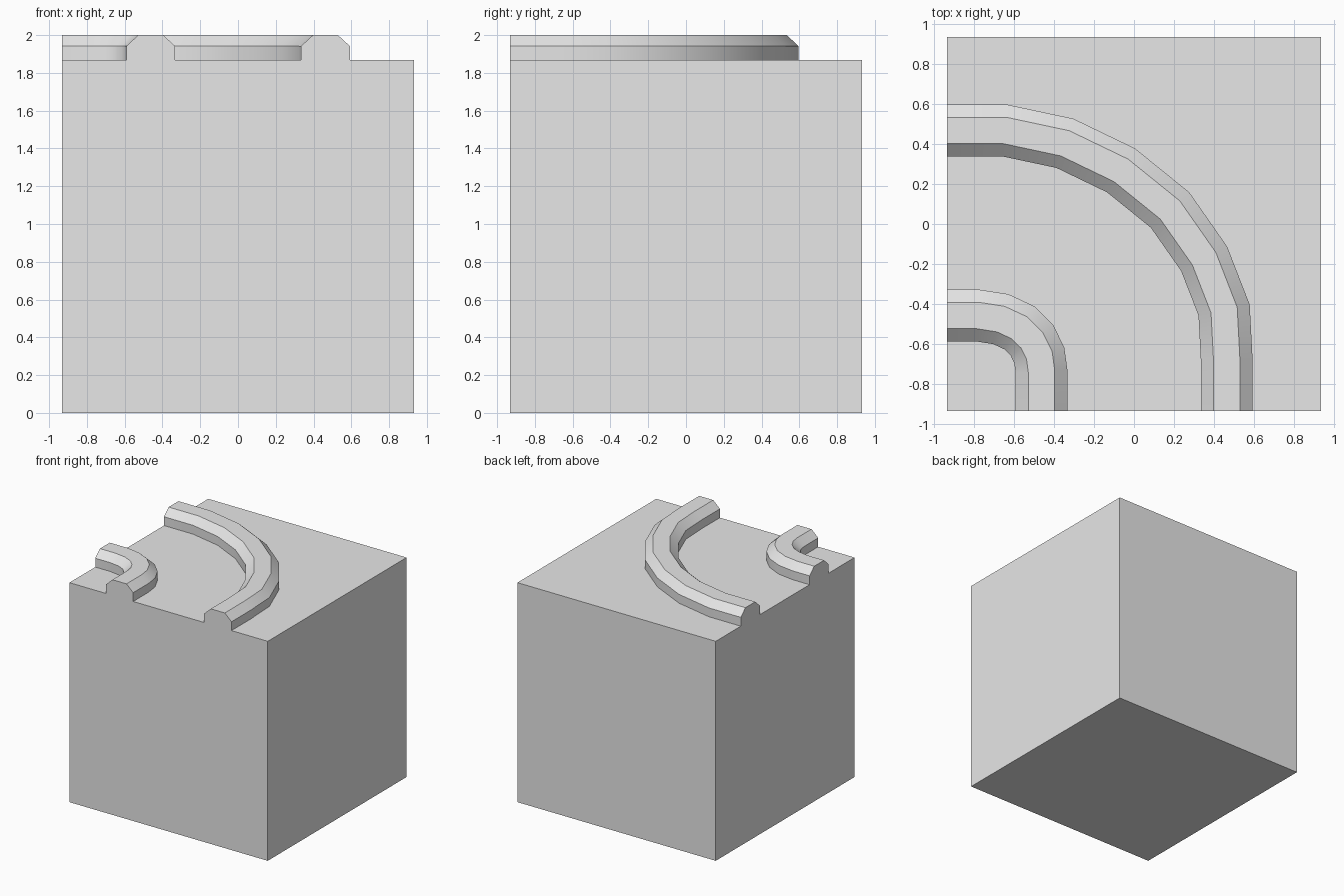
import bpy
import bmesh
import math
from mathutils import Vector

HALF = 0.933      # half width of the block
DECK = 1.867      # height of the block's top face

if "Cube" in bpy.data.objects:
    bpy.data.objects.remove(bpy.data.objects["Cube"], do_unlink=True)

grey = bpy.data.materials.new("light grey")
grey.use_nodes = True
colour = (0.8, 0.8, 0.8, 1)
grey.diffuse_color = colour
grey.node_tree.nodes["Principled BSDF"].inputs["Base Color"].default_value = colour


def finish(name, bm):
    bmesh.ops.recalc_face_normals(bm, faces=bm.faces)
    mesh = bpy.data.meshes.new(name)
    bm.to_mesh(mesh)
    bm.free()
    mesh.materials.append(grey)
    obj = bpy.data.objects.new(name, mesh)
    bpy.context.collection.objects.link(obj)
    return obj


# Square block
bm = bmesh.new()
bmesh.ops.create_cube(bm, size=1)
for v in bm.verts:
    v.co = (v.co.x * 2 * HALF, v.co.y * 2 * HALF, (v.co.z + 0.5) * DECK)
finish("block", bm)

# Chamfered rail section: sideways offset and height
SECTION = [(0.129, DECK), (0.129, 1.942), (0.066, 2.0),
           (-0.066, 2.0), (-0.129, 1.942), (-0.129, DECK)]


def rail(name, path):
    """Sweep the section along a flat path with mitred joints."""
    pts = [Vector(p) for p in path]
    dirs = [(b - a).normalized() for a, b in zip(pts, pts[1:])]
    # The ends are cut flush with the block's sides
    dirs = [Vector((1, 0))] + dirs + [Vector((0, -1))]
    bm = bmesh.new()
    rings = []
    for i, p in enumerate(pts):
        before, after = dirs[i], dirs[i + 1]
        if i in (0, len(pts) - 1):
            before = after = dirs[0] if i == 0 else dirs[-1]
        tangent = (before + after).normalized()
        side = Vector((-tangent.y, tangent.x)) / tangent.dot(before)
        rings.append([bm.verts.new((*(p + side * s), z)) for s, z in SECTION])
    for a, b in zip(rings, rings[1:]):
        for k in range(len(SECTION) - 1):
            bm.faces.new((a[k], a[k + 1], b[k + 1], b[k]))
        bm.faces.new((a[-1], a[0], b[0], b[-1]))
    bm.faces.new(rings[0])
    bm.faces.new(rings[-1])
    obj = finish(name, bm)
    bpy.ops.object.select_all(action="DESELECT")
    obj.select_set(True)
    bpy.context.view_layer.objects.active = obj
    bpy.ops.object.shade_smooth_by_angle(angle=math.radians(30))


# Two quarter-turn rails around the front right corner
rail("outer_rail", [(-HALF, 0.467), (-0.645, 0.467), (-0.345, 0.403),
                    (-0.065, 0.268), (0.18, 0.07), (0.35, -0.173),
                    (0.45, -0.43), (0.463, -0.68), (0.463, -HALF)])
rail("inner_rail", [(-HALF, -0.457), (-0.78, -0.457), (-0.665, -0.475),
                    (-0.573, -0.518), (-0.51, -0.58), (-0.473, -0.655),
                    (-0.462, -0.735), (-0.462, -HALF)])
